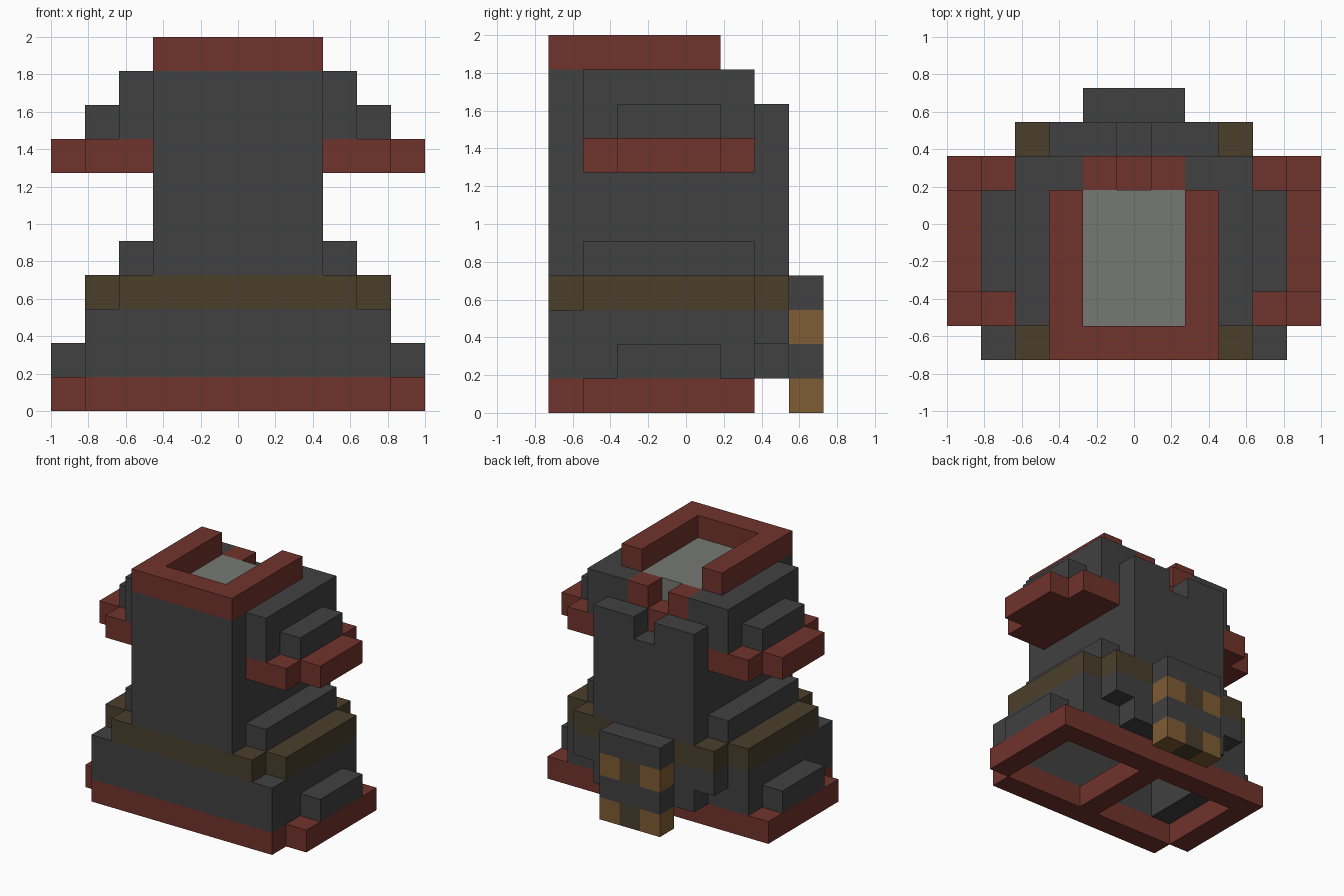
import bpy, bmesh
from mathutils import Vector

if "Cube" in bpy.data.objects:
    bpy.data.objects.remove(bpy.data.objects["Cube"])

U = 2 / 11                              # edge length of one block
ORIGIN = Vector((-1, -4 * U, 0))


def srgb(r, g, b):
    lin = [((c / 255 + 0.055) / 1.055) ** 2.4 for c in (r, g, b)]
    return (*lin, 1)


COLORS = {
    "brick_red": srgb(113, 51, 44),
    "charcoal": srgb(65, 65, 65),
    "olive_brown": srgb(74, 63, 43),
    "ochre": srgb(126, 92, 51),
    "pale_grey": srgb(118, 121, 114),
}
MATS = {}
for name, col in COLORS.items():
    MATS[name] = bpy.data.materials.new(name)
    MATS[name].diffuse_color = col

cells = {}                              # block position -> (part, colour)


def fill(part, color, x, y, z):
    """Fill a range of blocks; each range is (start, end) with the end excluded."""
    for i in range(*x):
        for j in range(*y):
            for k in range(*z):
                cells[i, j, k] = (part, color)


def carve(x, y, z):
    for i in range(*x):
        for j in range(*y):
            for k in range(*z):
                cells.pop((i, j, k), None)


def mirrored(part, color, x, y, z):
    fill(part, color, x, y, z)
    fill(part, color, (11 - x[1], 11 - x[0]), y, z)


# Tower body, with the back slab stopping lower than the front
fill("tower_body", "charcoal", (3, 8), (0, 6), (1, 10))
fill("tower_body", "charcoal", (3, 8), (6, 7), (1, 9))

# Skirt around the foot of the tower
fill("skirt", "charcoal", (1, 10), (0, 6), (1, 3))
fill("skirt", "charcoal", (2, 9), (6, 7), (2, 3))
mirrored("skirt", "charcoal", (10, 11), (2, 5), (1, 2))
fill("belt", "olive_brown", (2, 9), (0, 7), (3, 4))
fill("belt", "olive_brown", (1, 10), (1, 6), (3, 4))
mirrored("hip_step", "charcoal", (8, 9), (1, 6), (4, 5))

# Stepped shoulders over red ledges
mirrored("shoulder", "charcoal", (8, 9), (1, 6), (8, 10))
mirrored("shoulder", "charcoal", (9, 10), (2, 5), (8, 9))
mirrored("ledge", "brick_red", (8, 10), (1, 6), (7, 8))
mirrored("ledge", "brick_red", (10, 11), (2, 5), (7, 8))

# Hollow inside, open at the bottom
carve((2, 9), (1, 5), (1, 4))
carve((4, 7), (1, 5), (4, 9))

# Base frame with a middle bar
fill("base_frame", "brick_red", (1, 10), (0, 6), (0, 1))
mirrored("base_frame", "brick_red", (10, 11), (1, 6), (0, 1))
carve((1, 5), (1, 5), (0, 1))
carve((6, 10), (1, 5), (0, 1))

# Roof rim, open at the back, and the roof inside it
fill("roof_rim", "brick_red", (3, 8), (0, 1), (10, 11))
mirrored("roof_rim", "brick_red", (7, 8), (0, 5), (10, 11))
fill("roof", "pale_grey", (4, 7), (1, 5), (9, 10))

# Red sill behind the roof and the notch cut through the back slab
fill("back_sill", "brick_red", (4, 7), (5, 6), (8, 10))
carve((5, 6), (5, 6), (9, 10))
carve((5, 6), (6, 7), (8, 9))

# Striped panel hanging at the back
for k in range(4):
    if k % 2:
        fill("back_panel", "charcoal", (4, 7), (7, 8), (k, k + 1))
    else:
        fill("back_panel", "ochre", (4, 7), (7, 8), (k, k + 1))
        fill("back_panel", "olive_brown", (5, 6), (7, 8), (k, k + 1))

# One mesh per part, keeping only the exposed block sides
for part in sorted({p for p, _ in cells.values()}):
    colors = sorted({c for p, c in cells.values() if p == part})
    bm = bmesh.new()
    for pos, (owner, color) in cells.items():
        if owner != part:
            continue
        for axis in range(3):
            for sign in (-1, 1):
                near = list(pos)
                near[axis] += sign
                if tuple(near) in cells:
                    continue
                a, b = (axis + 1) % 3, (axis + 2) % 3
                corners = []
                for da, db in ((0, 0), (1, 0), (1, 1), (0, 1))[::sign]:
                    v = Vector(pos)
                    v[axis] += sign > 0
                    v[a] += da
                    v[b] += db
                    corners.append(bm.verts.new(v * U + ORIGIN))
                bm.faces.new(corners).material_index = colors.index(color)
    bmesh.ops.remove_doubles(bm, verts=bm.verts, dist=0.001)
    bmesh.ops.dissolve_limit(bm, angle_limit=0.01, verts=bm.verts,
                             edges=bm.edges, delimit={'MATERIAL'})
    mesh = bpy.data.meshes.new(part)
    bm.to_mesh(mesh)
    bm.free()
    for c in colors:
        mesh.materials.append(MATS[c])
    bpy.context.collection.objects.link(bpy.data.objects.new(part, mesh))

for m in bpy.data.materials:
    if m.users and not m.is_grease_pencil:
        m.use_nodes = True
        m.node_tree.nodes["Principled BSDF"].inputs["Base Color"].default_value = m.diffuse_color
